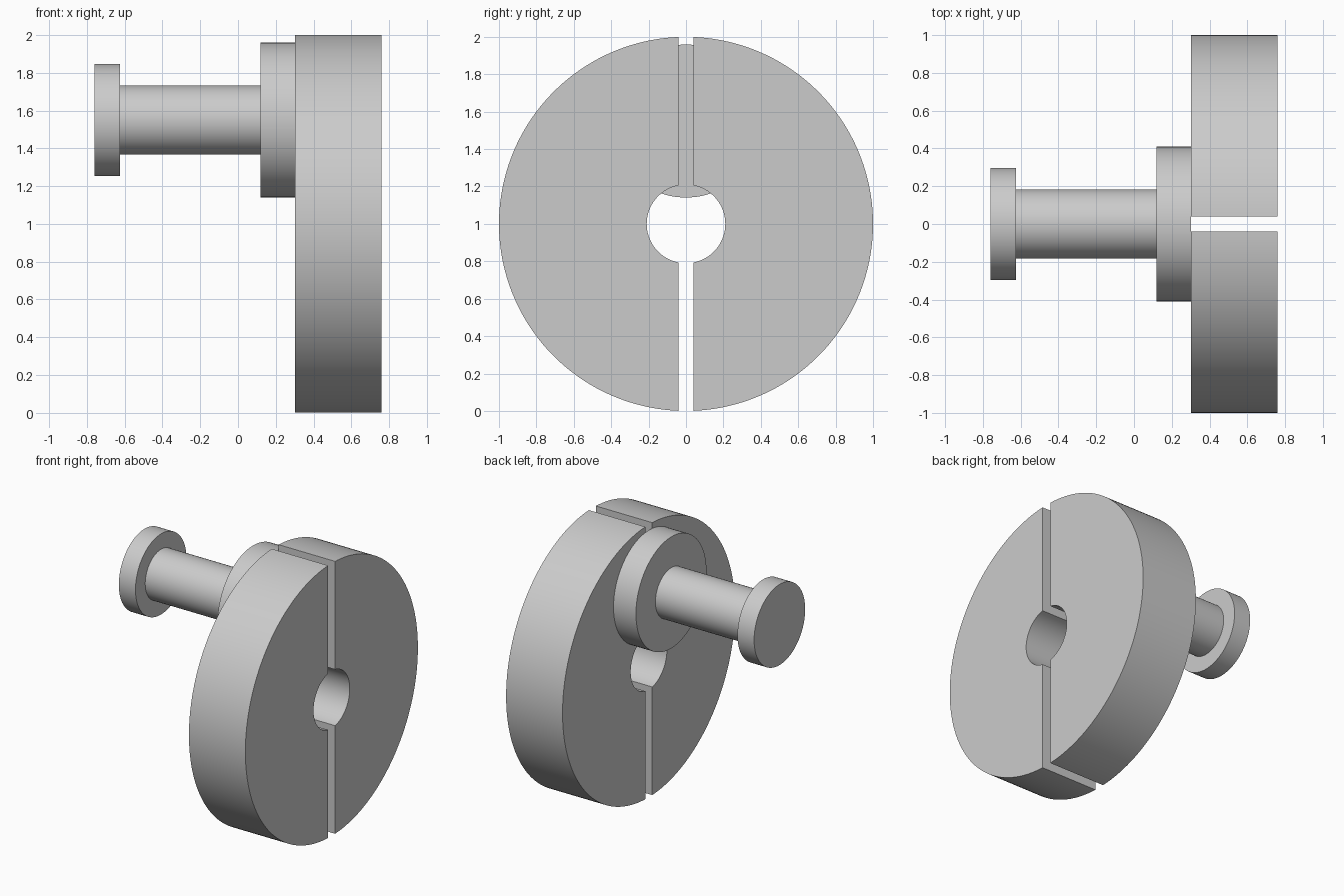
import bpy, bmesh, math

if "Cube" in bpy.data.objects:
    bpy.data.objects.remove(bpy.data.objects["Cube"], do_unlink=True)

grey = bpy.data.materials.new("plain grey")
grey.use_nodes = True
grey.diffuse_color = (0.6, 0.6, 0.6, 1)
grey.node_tree.nodes["Principled BSDF"].inputs["Base Color"].default_value = (0.6, 0.6, 0.6, 1)


def extrude_profile(name, points, x0, x1):
    """Solid made by sweeping a closed (y, z) outline along x."""
    bm = bmesh.new()
    face = bm.faces.new([bm.verts.new((x0, y, z)) for y, z in points])
    swept = bmesh.ops.extrude_face_region(bm, geom=[face])["geom"]
    verts = [g for g in swept if isinstance(g, bmesh.types.BMVert)]
    bmesh.ops.translate(bm, verts=verts, vec=(x1 - x0, 0, 0))
    bmesh.ops.recalc_face_normals(bm, faces=bm.faces)
    mesh = bpy.data.meshes.new(name)
    bm.to_mesh(mesh)
    bm.free()
    mesh.materials.append(grey)
    obj = bpy.data.objects.new(name, mesh)
    bpy.context.collection.objects.link(obj)
    bpy.ops.object.select_all(action="DESELECT")
    obj.select_set(True)
    bpy.context.view_layer.objects.active = obj
    bpy.ops.object.shade_smooth_by_angle(angle=math.radians(30))
    return obj


def arc(radius, start, end, steps, z):
    angles = [start + (end - start) * i / steps for i in range(steps + 1)]
    return [(radius * math.cos(a), z + radius * math.sin(a)) for a in angles]


def disc(name, radius, x0, x1, z, sides=96):
    return extrude_profile(name, arc(radius, 0, math.tau, sides, z)[:-1], x0, x1)


# Split wheel: two half rings with a narrow gap between them
WHEEL_R, BORE_R, HALF_GAP, WHEEL_Z = 1.0, 0.21, 0.04, 1.0
outer = math.acos(HALF_GAP / WHEEL_R)
inner = math.acos(HALF_GAP / BORE_R)
half = arc(WHEEL_R, -outer, outer, 96, WHEEL_Z) + arc(BORE_R, inner, -inner, 48, WHEEL_Z)
for name, side in (("wheel_half_back", 1), ("wheel_half_front", -1)):
    extrude_profile(name, [(side * y, z) for y, z in half], 0.302, 0.76)

# Off-centre crank pin: flange, shaft and end cap
PIN_Z = 1.55
disc("pin_flange", 0.409, 0.12, 0.302, PIN_Z)
disc("pin_shaft", 0.183, -0.625, 0.12, PIN_Z)
disc("pin_end_cap", 0.296, -0.76, -0.625, PIN_Z)
